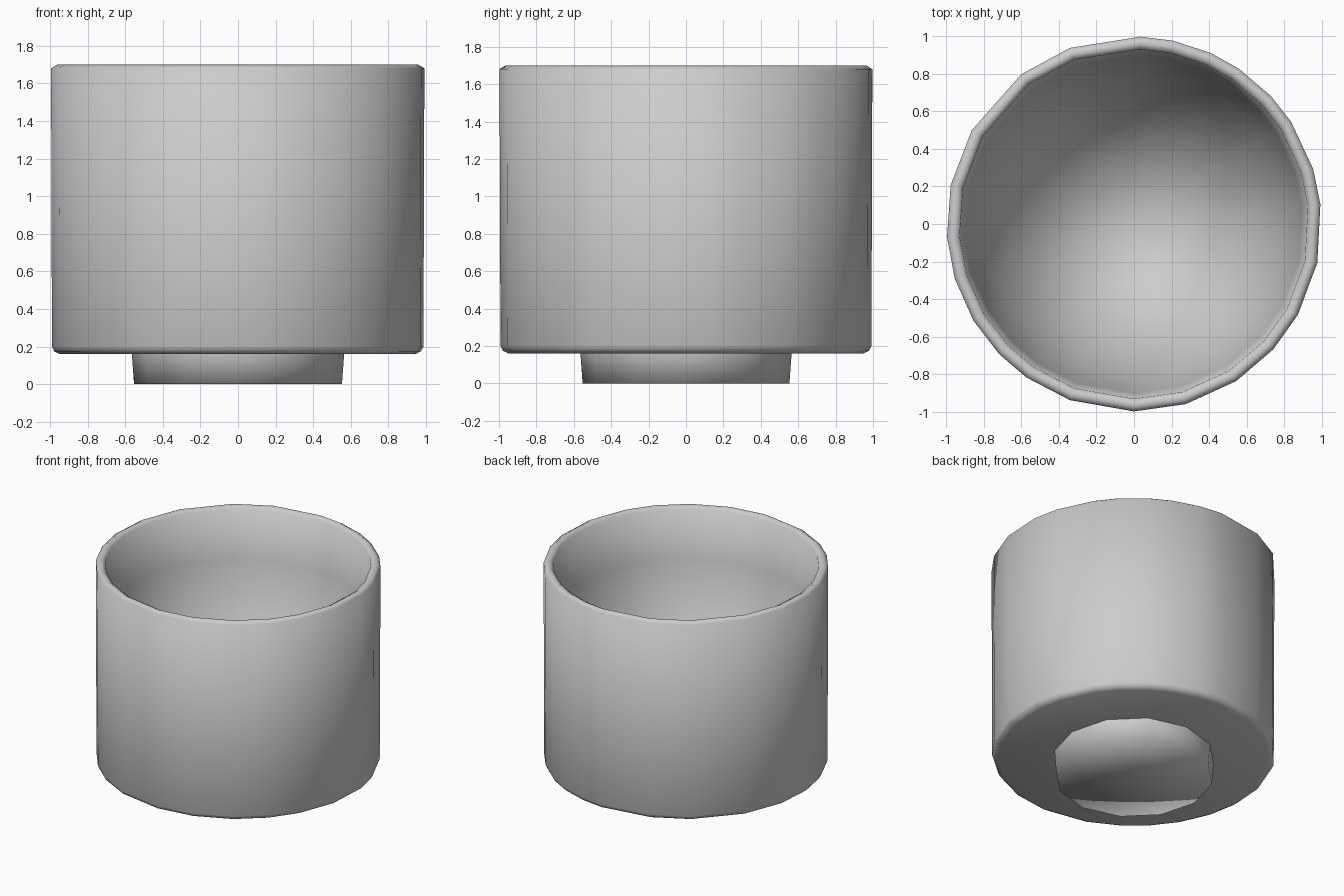
import bpy, bmesh
from math import cos, sin, radians

cube = bpy.data.objects.get("Cube")
if cube:
    bpy.data.objects.remove(cube, do_unlink=True)

grey = bpy.data.materials.new("plain grey")
grey.use_nodes = True
colour = (0.6, 0.6, 0.6, 1)
grey.diffuse_color = colour
grey.node_tree.nodes["Principled BSDF"].inputs["Base Color"].default_value = colour


def lathe(name, profile, angles):
    """Turn a (radius, height) profile through the given angles, with a point where radius is 0."""
    bm = bmesh.new()
    sides = len(angles)
    rings = []
    for r, z in profile:
        ring_angles = angles if r else angles[:1]
        rings.append([bm.verts.new((r * cos(radians(a)), r * sin(radians(a)), z))
                      for a in ring_angles])
    for a, b in zip(rings, rings[1:]):
        for i in range(sides):
            j = (i + 1) % sides
            corners = [a[i % len(a)], a[j % len(a)], b[j % len(b)], b[i % len(b)]]
            bm.faces.new(list(dict.fromkeys(corners)))
    bmesh.ops.recalc_face_normals(bm, faces=bm.faces)
    for face in bm.faces:
        face.smooth = True
    mesh = bpy.data.meshes.new(name)
    bm.to_mesh(mesh)
    bm.free()
    mesh.materials.append(grey)
    obj = bpy.data.objects.new(name, mesh)
    bpy.context.collection.objects.link(obj)
    return obj


# Uneven, hand-made spacing of the cup's sides
cup_angles = [6, 17, 33, 43, 56, 66, 78, 88, 110, 127, 150, 168,
              184, 197, 211, 224, 235, 250, 270, 286, 303, 318, 331, 348]

# Cup: underside, rounded lower edge, outer wall, rounded rim, deep rounded bowl
bowl = [(0.93 * cos(radians(a)), 1.68 - 1.43 * sin(radians(a))) for a in range(0, 90, 15)]
lathe("cup_body", [
    (0, 0.16), (0.95, 0.16), (0.98, 0.175), (0.992, 0.2),
    (0.997, 1.68), (0.965, 1.7)] + bowl + [(0, 0.25)], cup_angles)

# Low solid foot under the cup
lathe("cup_foot", [(0.565, 0.165), (0.553, 0.0), (0, 0.01)], list(range(0, 360, 30)))
